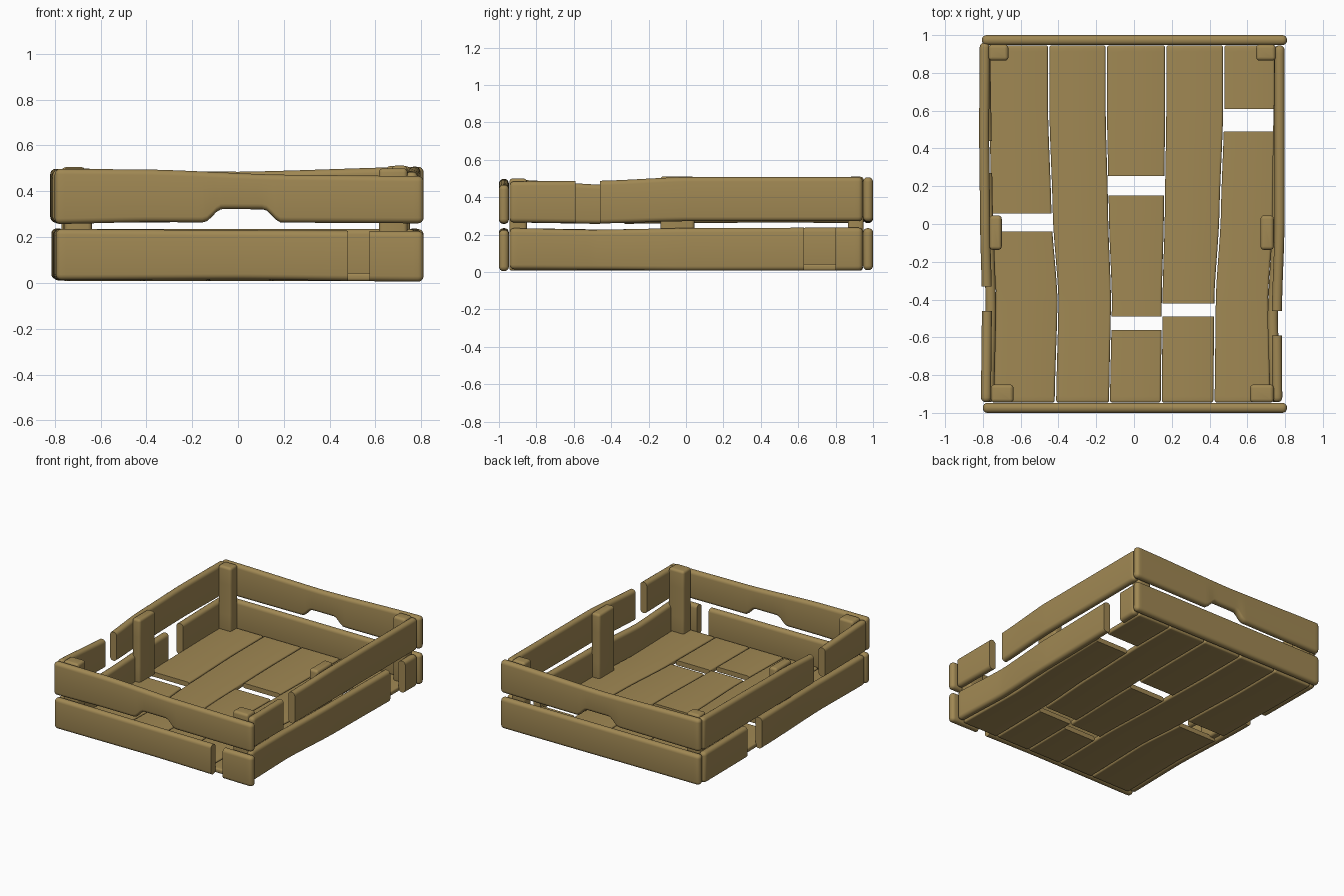
import bpy, bmesh, math

if "Cube" in bpy.data.objects:
    bpy.data.objects.remove(bpy.data.objects["Cube"])

wood = bpy.data.materials.new("olive wood")
wood.diffuse_color = (0.352, 0.246, 0.087, 1)
wood.use_nodes = True
wood.node_tree.nodes["Principled BSDF"].inputs["Base Color"].default_value = wood.diffuse_color


def blend(keys, t):
    """Smoothly interpolate keys of (t, a0, a1, b0, b1)."""
    if t <= keys[0][0]:
        return keys[0][1:]
    for p, q in zip(keys, keys[1:]):
        if t <= q[0]:
            u = (t - p[0]) / (q[0] - p[0])
            u = (u + u * u * (3 - 2 * u)) / 2
            return [m + (n - m) * u for m, n in zip(p[1:], q[1:])]
    return keys[-1][1:]


def handle(x):
    """Height of the hand hold cut in the lower edge."""
    u = max(0, min(1, (x + 0.15) / 0.08, (0.19 - x) / 0.08))
    return 0.058 * u * u * (3 - 2 * u)


def plank(name, axis, t0, t1, keys, r=0.024, round0=True, round1=True, notch=False):
    """Loft a rounded rectangle along an axis, ends rounded or cut flat."""
    arc = [math.pi / 2 * k / 4 for k in range(5)]
    stations = [(t0 + r * (1 - math.sin(a)), r * (1 - math.cos(a))) for a in reversed(arc)][:-1] if round0 else []
    lo = t0 + r if round0 else t0
    hi = t1 - r if round1 else t1
    n = max(2, int((hi - lo) / 0.02)) if axis != 'z' else 4
    stations += [(lo + (hi - lo) * i / n, 0) for i in range(n + 1)]
    if round1:
        stations += [(t1 - r * (1 - math.sin(a)), r * (1 - math.cos(a))) for a in arc[1:]]
    bm = bmesh.new()
    rings = []
    for t, inset in sorted(stations):
        a0, a1, b0, b1 = blend(keys, t)
        if notch:
            b0 += handle(t)
        rad = max(r - inset, 0.0015)
        a0, a1, b0, b1 = a0 + inset, a1 - inset, b0 + inset, b1 - inset
        ring = []
        corners = [(a1 - rad, b1 - rad), (a0 + rad, b1 - rad), (a0 + rad, b0 + rad), (a1 - rad, b0 + rad)]
        for q, (ca, cb) in enumerate(corners):
            for k in range(5):
                w = math.pi / 2 * (q + k / 4)
                a, b = ca + rad * math.cos(w), cb + rad * math.sin(w)
                ring.append(bm.verts.new({'x': (t, a, b), 'y': (a, t, b), 'z': (a, b, t)}[axis]))
        rings.append(ring)
    for p, q in zip(rings, rings[1:]):
        for i in range(20):
            j = (i + 1) % 20
            bm.faces.new((p[i], p[j], q[j], q[i]))
    bm.faces.new(rings[0])
    bm.faces.new(rings[-1])
    bmesh.ops.recalc_face_normals(bm, faces=bm.faces)
    me = bpy.data.meshes.new(name)
    bm.to_mesh(me)
    bm.free()
    me.materials.append(wood)
    ob = bpy.data.objects.new(name, me)
    bpy.context.collection.objects.link(ob)
    bpy.ops.object.select_all(action='DESELECT')
    ob.select_set(True)
    bpy.context.view_layer.objects.active = ob
    bpy.ops.object.shade_smooth_by_angle(angle=math.radians(35))


def broken(name, axis, t0, t1, breaks, keys, **kw):
    """A board split into pieces; the break ends are flat."""
    edges = [t0] + [e for b in breaks for e in b] + [t1]
    for i in range(0, len(edges), 2):
        plank(f"{name}_{i // 2 + 1}", axis, edges[i], edges[i + 1], keys,
              round0=i == 0, round1=i == len(edges) - 2, **kw)


# Front and back boards
broken("front_lower_board", 'x', -0.795, 0.81, [(0.48, 0.575)],
       [(-0.8, -1, -0.947, 0.012, 0.235), (0, -1, -0.947, 0.015, 0.23), (0.8, -1, -0.947, 0.005, 0.226)])
broken("front_upper_board", 'x', -0.8, 0.81, [],
       [(-0.8, -1, -0.947, 0.257, 0.498), (-0.4, -1, -0.947, 0.265, 0.495), (0.2, -1, -0.947, 0.263, 0.472),
        (0.8, -1, -0.947, 0.26, 0.466)], notch=True)
broken("back_lower_board", 'x', -0.805, 0.81, [],
       [(-0.8, 0.947, 1, 0.015, 0.235), (0.8, 0.947, 1, 0.01, 0.235)])
broken("back_upper_board", 'x', -0.805, 0.81, [],
       [(-0.8, 0.947, 1, 0.262, 0.498), (0, 0.947, 1, 0.266, 0.485), (0.8, 0.947, 1, 0.27, 0.507)], notch=True)

# Side boards
broken("right_lower_board", 'y', -0.943, 0.945, [(0.63, 0.80)],
       [(-0.94, 0.72, 0.775, 0.015, 0.235), (-0.5, 0.707, 0.762, 0.012, 0.226), (0, 0.73, 0.785, 0.008, 0.235),
        (0.9, 0.742, 0.797, 0.008, 0.238)])
broken("right_upper_board", 'y', -0.943, 0.945, [(-0.59, -0.46)],
       [(-0.94, 0.732, 0.785, 0.265, 0.485), (-0.46, 0.73, 0.783, 0.26, 0.488), (0, 0.745, 0.797, 0.272, 0.508),
        (0.9, 0.745, 0.797, 0.272, 0.508)])
broken("left_lower_board", 'y', -0.943, 0.945, [(0.27, 0.44)],
       [(-0.94, -0.795, -0.74, 0.015, 0.235), (-0.45, -0.785, -0.73, 0.012, 0.228), (0.2, -0.805, -0.75, 0.01, 0.235),
        (0.9, -0.815, -0.76, 0.015, 0.238)])
broken("left_upper_board", 'y', -0.943, 0.96, [(-0.46, -0.33)],
       [(-0.94, -0.81, -0.757, 0.265, 0.495), (-0.4, -0.805, -0.752, 0.257, 0.465), (0, -0.815, -0.762, 0.262, 0.49),
        (0.5, -0.82, -0.767, 0.265, 0.498), (0.9, -0.817, -0.764, 0.262, 0.498)])

# Floor planks: x range at the back, middle, bend and front, then breaks
floor = [
    ((-0.765, -0.455), (-0.755, -0.437), (-0.73, -0.405), (-0.74, -0.42), [(-0.04, 0.055)]),
    ((-0.448, -0.15), (-0.43, -0.137), (-0.4, -0.122), (-0.412, -0.132), []),
    ((-0.143, 0.165), (-0.133, 0.158), (-0.117, 0.147), (-0.127, 0.142), [(-0.56, -0.49), (0.15, 0.255)]),
    ((0.171, 0.472), (0.163, 0.452), (0.151, 0.425), (0.148, 0.42), [(-0.49, -0.42)]),
    ((0.478, 0.745), (0.46, 0.735), (0.433, 0.71), (0.427, 0.72), [(0.49, 0.61)]),
]
for i, (back, mid, bend, front, breaks) in enumerate(floor):
    z = (0.008, 0.043)
    broken(f"floor_plank_{i + 1}", 'y', -0.945, 0.945, breaks,
           [(-0.94, *front, *z), (-0.4, *bend, *z), (0.05, *mid, *z), (0.6, *back, *z)], r=0.012)

# Upright posts
for name, x0, x1, y0, y1, top in [
        ("back_left_post", -0.77, -0.665, 0.865, 0.95, 0.505), ("back_right_post", 0.647, 0.75, 0.865, 0.95, 0.51),
        ("front_left_post", -0.757, -0.638, -0.945, -0.85, 0.5), ("front_right_post", 0.615, 0.74, -0.945, -0.85, 0.5),
        ("left_middle_post", -0.765, -0.7, -0.137, 0.045, 0.5), ("right_middle_post", 0.67, 0.74, -0.137, 0.045, 0.512)]:
    plank(name, 'z', 0.03, top, [(0, x0, x1, y0, y1), (1, x0, x1, y0, y1)], r=0.018)
